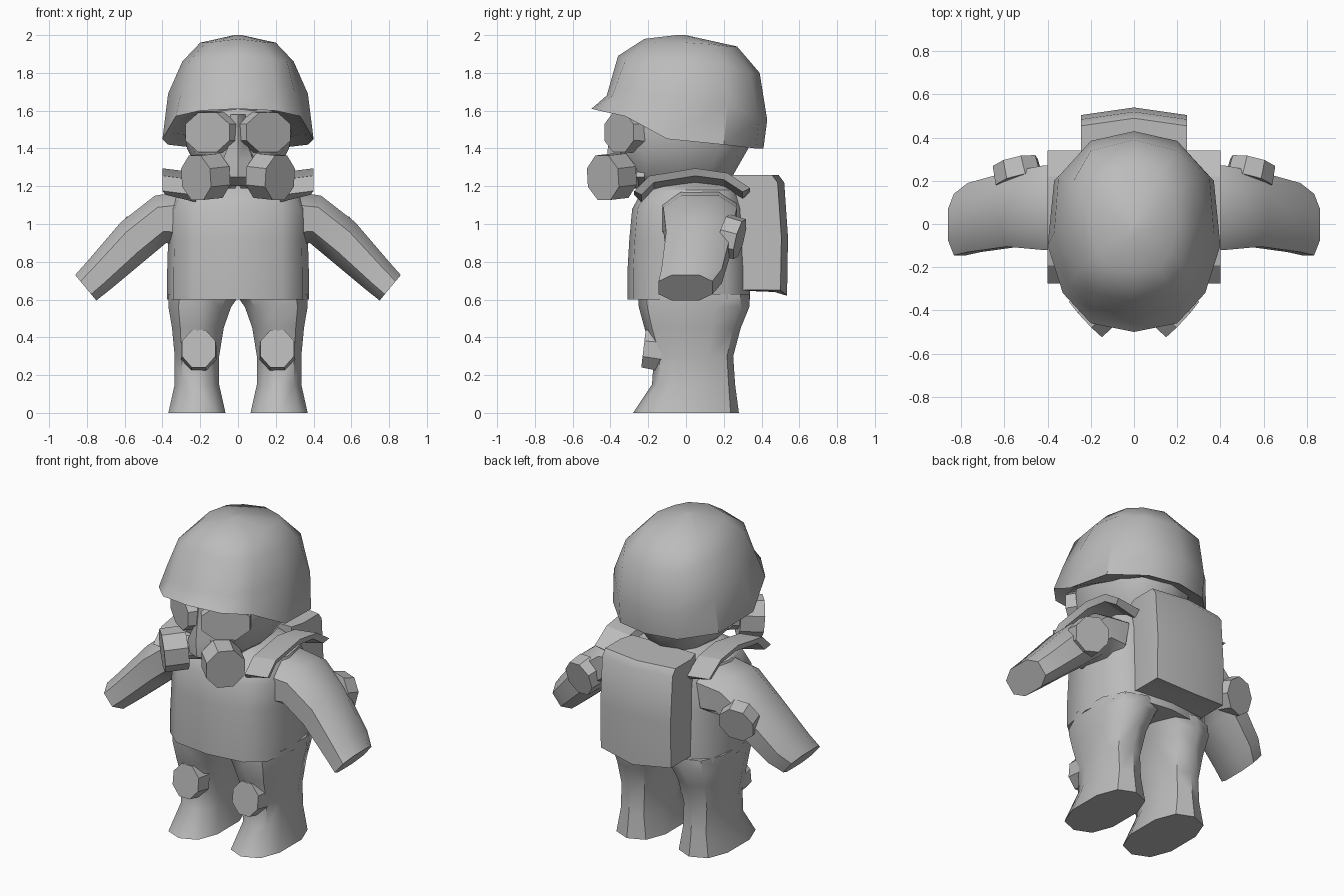
import bpy, bmesh, math
from mathutils import Vector, Matrix

if "Cube" in bpy.data.objects:
    bpy.data.objects.remove(bpy.data.objects["Cube"])

grey = bpy.data.materials.new("plain grey")
grey.diffuse_color = (0.5, 0.5, 0.5, 1)
grey.use_nodes = True
grey.node_tree.nodes["Principled BSDF"].inputs["Base Color"].default_value = grey.diffuse_color


def finish(name, bm, angle=40):
    bmesh.ops.recalc_face_normals(bm, faces=bm.faces[:])
    me = bpy.data.meshes.new(name)
    bm.to_mesh(me)
    bm.free()
    me.materials.append(grey)
    ob = bpy.data.objects.new(name, me)
    bpy.context.collection.objects.link(ob)
    bpy.ops.object.select_all(action='DESELECT')
    ob.select_set(True)
    bpy.context.view_layer.objects.active = ob
    bpy.ops.object.shade_smooth_by_angle(angle=math.radians(angle))
    return ob


def loft(name, rings, side=1, angle=40):
    """Skin matching rings of points, cap both ends; side=-1 mirrors in x."""
    bm = bmesh.new()
    vs = [[bm.verts.new((p[0] * side, p[1], p[2])) for p in r] for r in rings]
    n = len(rings[0])
    for a, b in zip(vs, vs[1:]):
        for i in range(n):
            bm.faces.new((a[i], a[(i + 1) % n], b[(i + 1) % n], b[i]))
    bm.faces.new(vs[0])
    bm.faces.new(vs[-1])
    return finish(name, bm, angle)


def oval(x0, x1, y0, y1, z, n=12, power=2.0, turn=0.0):
    """Rounded outline filling the given bounds at height z."""
    pts = []
    for i in range(n):
        t = 2 * math.pi * (i + turn) / n
        c, s = math.cos(t), math.sin(t)
        u = math.copysign(abs(c) ** (2 / power), c)
        v = math.copysign(abs(s) ** (2 / power), s)
        pts.append(((x0 + x1) / 2 + u * (x1 - x0) / 2,
                    (y0 + y1) / 2 + v * (y1 - y0) / 2, z))
    return pts


def disc(centre, normal, w, h, n=8, up=(0, 0, 1)):
    """Polygon of half size w by h facing along normal."""
    nrm = Vector(normal).normalized()
    u = Vector(up).cross(nrm).normalized()
    v = nrm.cross(u)
    k = 1 / math.cos(math.pi / n)
    return [Vector(centre) + k * (u * w * math.cos(t) + v * h * math.sin(t))
            for t in (2 * math.pi * (i + 0.5) / n for i in range(n))]


def plug(name, centre, normal, w, h, depth, side, back=1.0, up=(0, 0, 1), angle=30):
    """Thick polygon pad whose outer face sits at centre."""
    c, d = Vector(centre), Vector(normal).normalized()
    return loft(name, [disc(c - d * depth, d, w * back, h * back, up=up),
                       disc(c, d, w, h, up=up)], side, angle)


def both(half):
    """Close a half outline by mirroring it in x."""
    return half + [(-x, y, z) for x, y, z in half[-2:0:-1]]


# Torso
loft("torso", [oval(-w, w, y0, y1, z, 12, 3) for w, y0, y1, z in (
    (.375, -.31, .34, .60), (.375, -.31, .34, .75), (.37, -.30, .33, .92),
    (.37, -.285, .32, 1.08), (.33, -.23, .30, 1.18), (.2, -.15, .22, 1.24))])

# Head inside the mask
loft("head", [oval(-w, w, y0, y1, z, 12, 2.4) for w, y0, y1, z in (
    (.13, -.25, .20, 1.20), (.20, -.34, .25, 1.26), (.27, -.37, .33, 1.40),
    (.29, -.37, .35, 1.52), (.28, -.34, .33, 1.66))])

# Mask snout
loft("mask_snout", [
    both([(0, y, z), (w, y + .04, z), (w * 1.7, -.22, z)]) for w, y, z in (
        (.07, -.34, 1.20), (.11, -.41, 1.25), (.08, -.42, 1.34),
        (.04, -.41, 1.44), (.04, -.39, 1.58))])

# Helmet shell: rim, flare, crown, top
rim = both([(0, -.50, 1.61), (.2, -.46, 1.60), (.33, -.32, 1.57), (.40, -.10, 1.45),
            (.37, .20, 1.42), (.2, .37, 1.40), (0, .41, 1.40)])
flare = both([(0, -.42, 1.68), (.2, -.39, 1.68), (.30, -.28, 1.70), (.37, -.04, 1.69),
              (.35, .22, 1.64), (.2, .385, 1.55), (0, .43, 1.55)])
crown = both([(0, -.36, 1.89), (.18, -.32, 1.87), (.26, -.22, 1.86), (.295, 0, 1.86),
              (.28, .20, 1.84), (.2, .34, 1.80), (0, .39, 1.80)])
top = both([(0, -.22, 1.98), (.12, -.20, 1.965), (.17, -.13, 1.96), (.2, 0, 1.96),
            (.18, .15, 1.95), (.12, .23, 1.94), (0, .27, 1.94)])
tip = [(x * .1, -.03 + y * .1, 2.0) for x, y, z in top]
inner = [(x * .86, y * .86, z + .03) for x, y, z in rim]
loft("helmet", [inner, rim, flare, crown, top, tip], angle=38)

# Backpack: flat front, bowed back
loft("backpack", [
    both([(0, .22, z), (.22, .22, z), (.245, .30, z), (.245, y - .035, z), (0, y, z - d)])
    for y, z, d in ((.47, .65, .01), (.535, .65, .03), (.54, .93, 0),
                    (.52, 1.22, 0), (.49, 1.26, 0))], angle=45)

for side, tag in ((1, "right"), (-1, "left")):
    # Leg with flared foot
    loft(tag + "_leg", [oval(*b, 10, 2.5, .5) for b in (
        (.06, .375, -.28, .28, 0), (.095, .34, -.18, .26, .15), (.095, .34, -.17, .25, .30),
        (.07, .355, -.22, .29, .45), (.03, .375, -.25, .335, .56),
        (-.02, .375, -.255, .335, .63))], side, 45)

    # Arm: outlines placed along a drooping axis (top x,z / bottom x,z / y range)
    rings = []
    for xa, za, xb, zb, y0, y1 in (
            (.25, 1.18, .30, .88, -.13, .27), (.44, 1.15, .38, .90, -.12, .27),
            (.62, 1.01, .50, .80, -.105, .24), (.80, .80, .68, .65, -.13, .19),
            (.862, .73, .75, .595, -.145, .14)):
        a, b = Vector((xa, 0, za)), Vector((xb, 0, zb))
        ring = []
        for u, v, _ in oval(-1, 1, y0, y1, 0, 8, 2.6, .5):
            k = 1 / math.cos(math.pi / 8) ** (2 / 2.6)
            p = a.lerp(b, .5 + .5 * u * k)
            ring.append((p.x, (y0 + y1) / 2 + (v - (y0 + y1) / 2) * k, p.z))
        rings.append(ring)
    loft(tag + "_arm", rings, side, 45)

    # Shoulder pad: upturned strip bent over the shoulder
    rings = []
    for y, z, ny, nz in ((-.235, 1.145, -.8, .6), (-.17, 1.21, -.45, .9), (.05, 1.245, 0, 1),
                         (.20, 1.225, .4, .9), (.30, 1.16, .8, .6)):
        oy, oz = ny * .05, nz * .05
        rings.append([(.22, y, z - .03), (.385, y, z + .01),
                      (.40, y + oy, z + oz), (.24, y + oy, z + oz - .02)])
    loft(tag + "_shoulder_pad", rings, side, 20)

    # Knee and elbow pads
    plug(tag + "_knee_pad", (.208, -.225, .34), (0, -1, .12), .088, .10, .10, side, 1.08)
    plug(tag + "_elbow_pad", (.55, .285, .92), (.22, 1, -.25), .10, .105, .09, side, 1.05,
         up=(-.6, 0, .8))

    # Goggle lens
    plug(tag + "_lens", (.162, -.355, 1.485), (.55, -.83, 0), .14, .105, .12, side, 1.05)

    # Filter canister
    plug(tag + "_filter", (.222, -.44, 1.245), (.73, -.68, -.08), .112, .118, .14, side, 1.0)
    plug(tag + "_filter_neck", (.16, -.37, 1.26), (.73, -.68, -.08), .07, .07, .16, side, 1.2)
